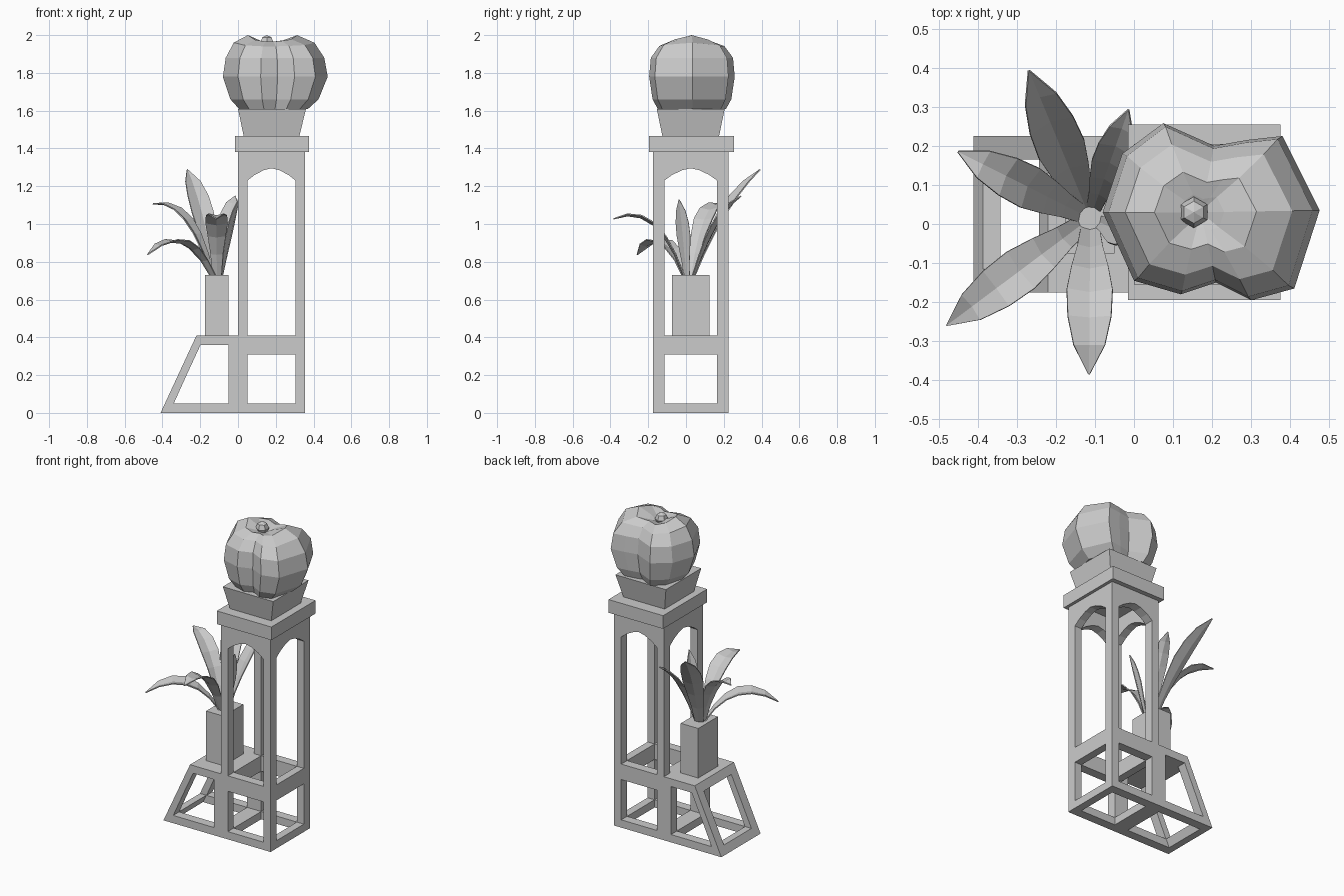
import bpy, bmesh
from mathutils import Vector

cube = bpy.data.objects.get("Cube")
if cube:
    bpy.data.objects.remove(cube)

grey = bpy.data.materials.new("light_grey")
grey.use_nodes = True
grey.diffuse_color = (0.6, 0.6, 0.6, 1)
grey.node_tree.nodes["Principled BSDF"].inputs["Base Color"].default_value = (0.6, 0.6, 0.6, 1)


def finish(name, bm, fix_normals=True):
    if fix_normals:
        bmesh.ops.recalc_face_normals(bm, faces=bm.faces[:])
    mesh = bpy.data.meshes.new(name)
    bm.to_mesh(mesh)
    bm.free()
    mesh.materials.append(grey)
    obj = bpy.data.objects.new(name, mesh)
    bpy.context.collection.objects.link(obj)
    return obj


def rect(a0, a1, b0, b1):
    return [(a0, b0), (a1, b0), (a1, b1), (a0, b1)]


def panel(name, loops, place, depth):
    """Flat outline with holes, placed in space and given a depth."""
    bm = bmesh.new()
    edges = []
    for loop in loops:
        verts = [bm.verts.new(place(a, b)) for a, b in loop]
        edges += [bm.edges.new((v, verts[i - 1])) for i, v in enumerate(verts)]
    bmesh.ops.triangle_fill(bm, edges=edges, use_beauty=True)
    geom = bmesh.ops.extrude_face_region(bm, geom=bm.faces[:])["geom"]
    moved = [g for g in geom if isinstance(g, bmesh.types.BMVert)]
    bmesh.ops.translate(bm, verts=moved, vec=depth)
    bmesh.ops.dissolve_limit(bm, angle_limit=0.01, verts=bm.verts[:], edges=bm.edges[:])
    return finish(name, bm)


def block(name, bottom, top, z0, z1):
    """Box or tapered box between two rectangles."""
    bm = bmesh.new()
    low = [bm.verts.new((x, y, z0)) for x, y in rect(*bottom)]
    high = [bm.verts.new((x, y, z1)) for x, y in rect(*top)]
    bm.faces.new(low)
    bm.faces.new(high)
    for i in range(4):
        bm.faces.new((low[i - 1], low[i], high[i], high[i - 1]))
    return finish(name, bm)


# Tower walls: a square window below, a tall arched one above
FRONT, BACK, RIGHT = -0.175, 0.225, 0.355


def arch(a0, a1):
    w = a1 - a0
    curve = [(1, 1.23), (0.85, 1.26), (0.66, 1.285), (0.5, 1.295),
             (0.34, 1.285), (0.15, 1.26), (0, 1.23)]
    return [(a0, 0.41), (a1, 0.41)] + [(a0 + w * t, z) for t, z in curve]


def tower_loops(a0, a1, leg):
    return [rect(a0, a1, 0, 1.38), rect(a0 + leg, a1 - leg, 0.05, 0.31), arch(a0 + leg, a1 - leg)]


for name, y, d in (("front", FRONT, 0.06), ("back", BACK, -0.06)):
    panel("tower_wall_" + name, tower_loops(0, RIGHT, 0.05), lambda a, b: (a, y, b), (0, d, 0))
    # Sloping base frame beside the tower
    panel("base_frame_" + name,
          [[(-0.41, 0), (0, 0), (0, 0.41), (-0.22, 0.41)],
           [(-0.34, 0.05), (-0.05, 0.05), (-0.05, 0.36), (-0.2, 0.36)]],
          lambda a, b: (a, y, b), (0, d, 0))
for name, x, d in (("right", 0, 0.05), ("left", RIGHT, -0.05)):
    panel("tower_wall_" + name, tower_loops(FRONT, BACK, 0.06), lambda a, b: (x, a, b), (d, 0, 0))

window = rect(FRONT + 0.06, BACK - 0.06, 0.05, 0.36)
panel("base_inner_frame", [rect(FRONT, BACK, 0, 0.41), window],
      lambda a, b: (-0.05, a, b), (0.05, 0, 0))
panel("base_slope_frame", [rect(FRONT, BACK, 0, 0.41), window],
      lambda a, b: (-0.41 + 0.19 * b / 0.41, a, b), (0.045, 0, 0))
ledge = (-0.22, 0, FRONT, BACK)
block("base_ledge", (-0.24, 0, FRONT, BACK), ledge, 0.36, 0.41)

# Cap and planters
cap = (-0.015, 0.375, -0.195, 0.255)
block("tower_cap", cap, cap, 1.38, 1.465)
block("top_planter", (0.03, 0.325, -0.125, 0.175), (0, 0.36, -0.155, 0.205), 1.465, 1.61)
pot = (-0.175, -0.05, -0.075, 0.125)
block("plant_pot", pot, pot, 0.41, 0.73)

# Lobed fruit: one outline repeated as scaled rings
CENTRE = Vector((0.17, 0.03))
outline = [(0.475, 0.035), (0.38, 0.225), (0.29, 0.215), (0.205, 0.2), (0.075, 0.258), (-0.03, 0.18),
           (-0.08, 0.03), (0, -0.145), (0.12, -0.18), (0.21, -0.15), (0.3, -0.195), (0.41, -0.165)]
# x scale, y scale, height, drop towards front and back
rings = [(0.66, 0.8, 1.61, 0), (0.84, 0.92, 1.66, 0), (1, 1, 1.78, 0), (0.94, 0.96, 1.88, 0),
         (0.77, 0.76, 1.96, 0.02), (0.47, 0.45, 2.0, 0.035), (0.2, 0.2, 1.97, 0.02)]
bm = bmesh.new()
rows = []
for sx, sy, z, drop in rings:
    row = []
    for p in outline:
        d = Vector(p) - CENTRE
        side = abs(d.y) / d.length
        row.append(bm.verts.new((CENTRE.x + d.x * sx, CENTRE.y + d.y * sy, z - drop * side)))
    rows.append(row)
n = len(outline)
for low, high in zip(rows, rows[1:]):
    for i in range(n):
        bm.faces.new((low[i - 1], low[i], high[i], high[i - 1]))
bm.faces.new(rows[0])
tip = bm.verts.new((CENTRE.x, CENTRE.y, 1.935))
for i in range(n):
    bm.faces.new((rows[-1][i - 1], rows[-1][i], tip))
finish("lobed_fruit", bm)

# Stem nub with a point to one side
bm = bmesh.new()
bmesh.ops.create_uvsphere(bm, u_segments=6, v_segments=4, radius=0.04)
for v in bm.verts:
    if v.co.x > 0.035:
        v.co.x += 0.02
bmesh.ops.translate(bm, verts=bm.verts[:], vec=(0.153, 0.03, 1.96))
finish("fruit_stem", bm)


# Plant leaves: folded blades along a bent path
def leaf(name, tip, bend_z, reach, width):
    tip = Vector(tip)
    centre = Vector((-0.112, 0.015, 0.72))
    out = (tip - centre) * Vector((1, 1, 0))
    side = Vector((-out.y, out.x, 0)).normalized()
    base = centre + out.normalized() * 0.025
    bend = base + out * reach
    bend.z = bend_z
    bm = bmesh.new()
    last = None
    widths = (0.4, 0.55, 0.8, 1, 0.95, 0.68, 0.02)
    for i, w in enumerate(widths):
        t = i / (len(widths) - 1)
        mid = base * (1 - t) ** 2 + bend * 2 * t * (1 - t) + tip * t * t
        along = ((bend - base) * (1 - t) + (tip - bend) * t).normalized()
        lift = along.cross(side) * -0.25 * w * width
        if lift.z < 0:
            lift = -lift
        row = [bm.verts.new(mid + side * w * width * s + lift * abs(s)) for s in (-1, 0, 1)]
        if last:
            for k in (0, 1):
                bm.faces.new((last[k], row[k], row[k + 1], last[k + 1]))
        last = row
    obj = finish(name, bm)
    mod = obj.modifiers.new("thickness", "SOLIDIFY")
    mod.thickness = 0.006


leaf("leaf_back", (-0.268, 0.39, 1.29), 1.1, 0.4, 0.062)
leaf("leaf_back_right", (-0.45, 0.185, 1.11), 1.13, 0.35, 0.055)
leaf("leaf_back_left", (-0.015, 0.29, 1.15), 1.05, 0.4, 0.045)
leaf("leaf_front_right", (-0.48, -0.26, 0.84), 1.02, 0.4, 0.058)
leaf("leaf_front", (-0.115, -0.385, 1.03), 1.12, 0.35, 0.058)
leaf("leaf_left", (0.0, -0.035, 1.13), 0.95, 0.4, 0.038)
